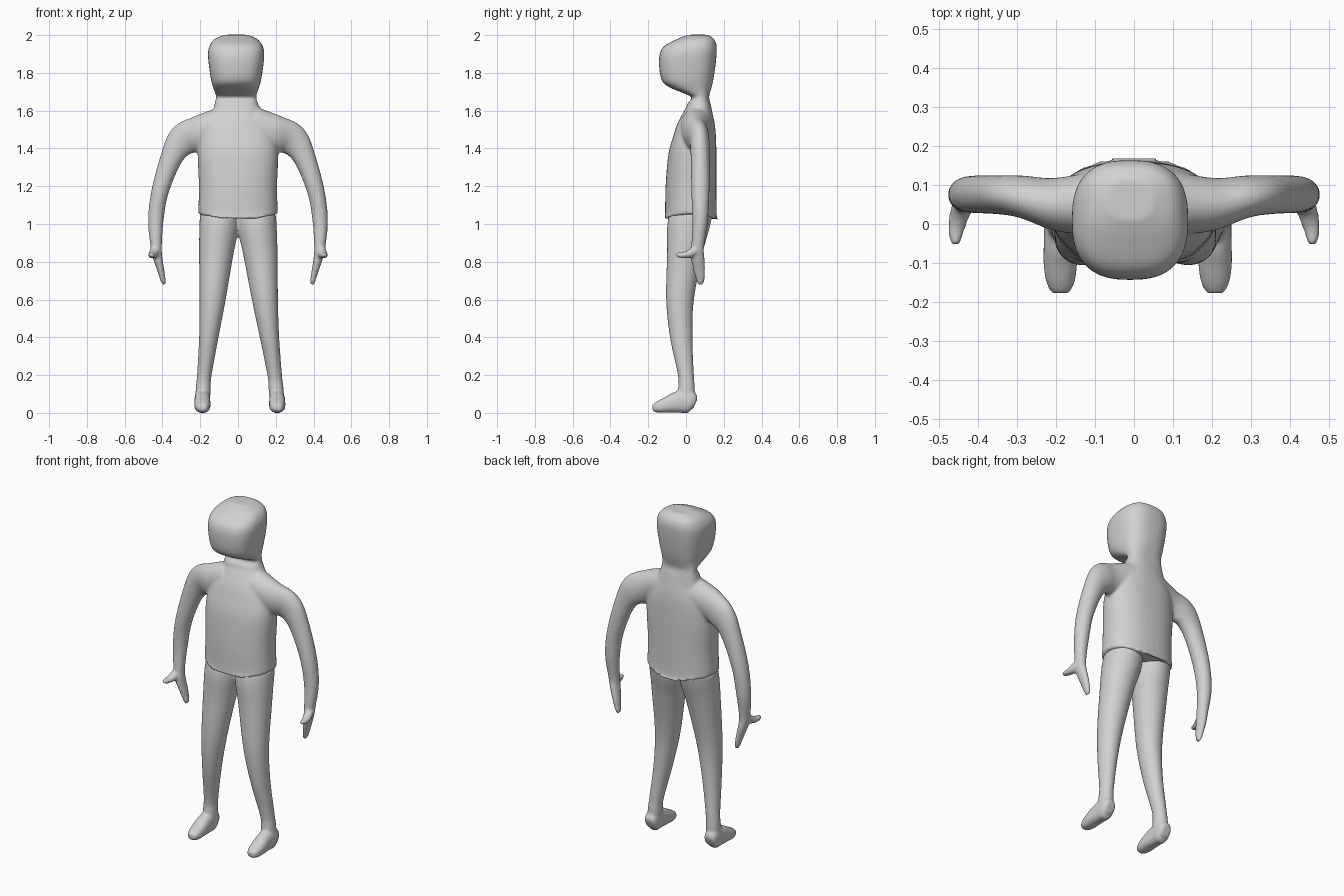
import bpy, bmesh, math
from mathutils import Vector

if "Cube" in bpy.data.objects:
    bpy.data.objects.remove(bpy.data.objects["Cube"])

grey = bpy.data.materials.new("plain grey")
grey.diffuse_color = (0.64, 0.64, 0.64, 1)
grey.use_nodes = True
grey.node_tree.nodes["Principled BSDF"].inputs["Base Color"].default_value = grey.diffuse_color
X, Y = Vector((1, 0, 0)), Vector((0, 1, 0))
SIDES, STEPS = 40, 6


def catmull(p, i, t):
    """Smooth interpolation through the stations of a loft."""
    a, b, c, d = (p[max(0, min(len(p) - 1, k))] for k in range(i - 1, i + 3))
    return [0.5 * (2 * q + (r - o) * t + (2 * o - 5 * q + 4 * r - s) * t * t
                   + (3 * q - o - 3 * r + s) * t ** 3) for o, q, r, s in zip(a, b, c, d)]


def loft(bm, stations, axis=Y, power=2.0, mirror=False):
    """Closed tube through (x, y, z, radius_a, radius_b); radius_b lies along axis."""
    rows = [catmull(stations, i, k / STEPS)
            for i in range(len(stations) - 1) for k in range(STEPS)] + [list(stations[-1])]
    pts = [Vector(r[:3]) for r in rows]
    new = []
    for sign in ((1, -1) if mirror else (1,)):
        rings = []
        for i, r in enumerate(rows):
            tangent = pts[min(i + 1, len(pts) - 1)] - pts[max(i - 1, 0)]
            across = axis.cross(tangent).normalized()
            ring = []
            for k in range(SIDES):
                c, s = math.cos(math.tau * k / SIDES), math.sin(math.tau * k / SIDES)
                c = math.copysign(abs(c) ** (2 / power), c)
                s = math.copysign(abs(s) ** (2 / power), s)
                v = pts[i] + across * (r[3] * c) + axis * (r[4] * s)
                v.x *= sign
                ring.append(bm.verts.new(v))
            rings.append(ring)
            new += ring
        for p, q in zip(rings, rings[1:]):
            for k in range(SIDES):
                n = (k + 1) % SIDES
                bm.faces.new((p[k], p[n], q[n], q[k]))
        bm.faces.new(rings[0][::-1])
        bm.faces.new(rings[-1])
    return new


def upright(rows, x=0.0):
    """Stations from (z, y_front, y_back, half_width)."""
    return [(x, (f + b) / 2, z, w, (b - f) / 2) for z, f, b, w in rows]


def finish(bm, name, smooth):
    """Blend the overlapping volumes into one smooth skin."""
    bmesh.ops.recalc_face_normals(bm, faces=bm.faces)
    mesh = bpy.data.meshes.new(name)
    bm.to_mesh(mesh)
    bm.free()
    mesh.materials.append(grey)
    ob = bpy.data.objects.new(name, mesh)
    bpy.context.collection.objects.link(ob)
    mesh.polygons.foreach_set("use_smooth", [True] * len(mesh.polygons))
    remesh = ob.modifiers.new("blend", 'REMESH')
    remesh.mode = 'VOXEL'
    remesh.voxel_size = 0.008
    remesh.use_smooth_shade = True
    relax = ob.modifiers.new("relax", 'SMOOTH')
    relax.factor = 0.5
    relax.iterations = smooth


# Upper body: torso with a hem that dips to a point in the middle
bm = bmesh.new()
torso = loft(bm, upright([
    (1.01, -.125, .175, .205), (1.04, -.112, .163, .21), (1.2, -.108, .161, .207),
    (1.37, -.093, .161, .213), (1.47, -.066, .158, .20), (1.53, -.046, .152, .17),
    (1.59, -.015, .14, .13), (1.64, .015, .13, .105)]), power=2.3)
for v in torso:
    if v.co.z < 1.1:
        v.co.z += 0.2 * abs(v.co.x) * (1.1 - v.co.z) / 0.09

# Neck and head, with the face pushed forward
loft(bm, upright([
    (1.56, .0, .14, .13), (1.63, .005, .13, .115), (1.67, .03, .122, .107),
    (1.695, -.02, .127, .112), (1.725, -.09, .136, .122), (1.76, -.128, .144, .132),
    (1.83, -.142, .155, .143), (1.90, -.139, .162, .149), (1.945, -.112, .162, .14),
    (1.98, -.045, .148, .112), (2.002, .01, .115, .06)], x=-0.01), power=2.6)

# Arms running down into flat mitten hands
loft(bm, [
    (.08, .055, 1.52, .10, .085), (.20, .05, 1.48, .095, .068), (.287, .07, 1.445, .086, .054),
    (.35, .075, 1.355, .06, .05), (.412, .076, 1.175, .046, .048), (.435, .075, 1.02, .041, .041),
    (.433, .062, .88, .03, .034), (.425, .062, .82, .025, .036), (.41, .07, .76, .019, .032),
    (.396, .076, .70, .014, .022), (.391, .076, .68, .009, .014)], mirror=True)

# Thumbs pointing forward
loft(bm, [(.438, .065, .875, .024, .024), (.447, .02, .843, .022, .026),
          (.455, -.02, .835, .016, .02), (.457, -.055, .838, .010, .013)], axis=X, mirror=True)
finish(bm, "upper_body", 6)

# Legs: rows are z, front, back, inner x, outer x
bm = bmesh.new()
rows = [(1.05, -.09, .14, -.004, .2), (.98, -.10, .125, -.002, .205), (.85, -.10, .09, .025, .208),
        (.6, -.105, .042, .07, .208), (.4, -.085, .034, .11, .212), (.2, -.043, .042, .148, .225),
        (.13, -.042, .047, .153, .232), (.05, -.05, .047, .158, .236)]
parts = loft(bm, [((i + o) / 2, (f + b) / 2, z, (o - i) / 2, (b - f) / 2)
                  for z, f, b, i, o in rows], mirror=True)

# Feet: rows are y, bottom, top, half width
rows = [(.05, .02, .08, .03), (.02, .0, .12, .041), (-.04, .0, .115, .042),
        (-.10, .0, .085, .043), (-.15, .0, .06, .036), (-.177, .01, .045, .022)]
parts += loft(bm, [(.198, y, (lo + hi) / 2, (hi - lo) / 2, w) for y, lo, hi, w in rows],
              axis=X, power=2.4, mirror=True)
for v in parts:  # slight sideways stance
    v.co.x += 0.01 * (1 - v.co.z)
finish(bm, "legs_and_feet", 5)
